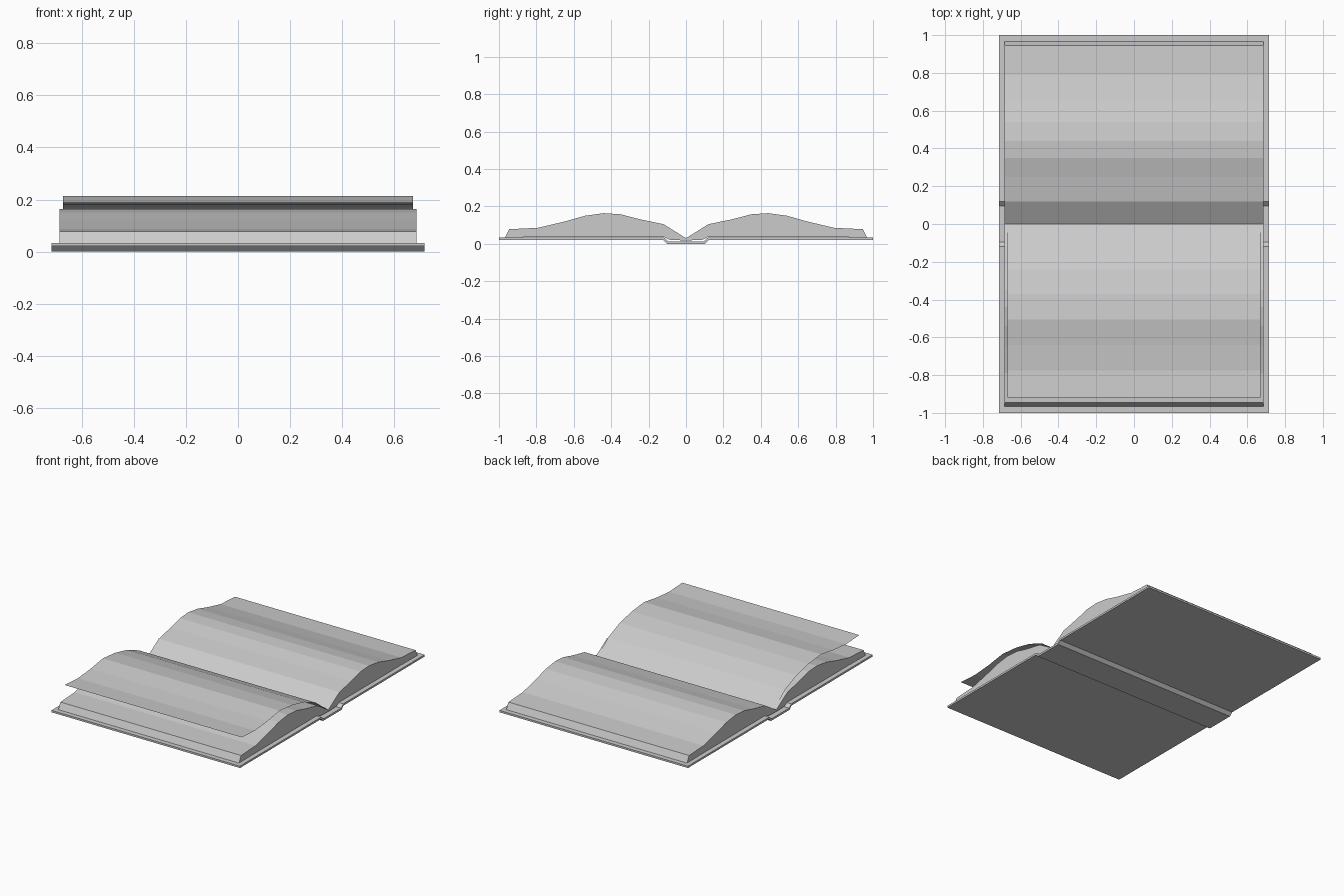
import bpy, bmesh

if "Cube" in bpy.data.objects:
    bpy.data.objects.remove(bpy.data.objects["Cube"])


def strip(name, profile, half_width, closed=True):
    """Extrude a y-z profile along x; closed profiles become capped solids."""
    bm = bmesh.new()
    left = [bm.verts.new((-half_width, y, z)) for y, z in profile]
    right = [bm.verts.new((half_width, y, z)) for y, z in profile]
    n = len(profile)
    for i in range(n if closed else n - 1):
        j = (i + 1) % n
        bm.faces.new((left[i], left[j], right[j], right[i]))
    if closed:
        bm.faces.new(left)
        bm.faces.new(right[::-1])
    bmesh.ops.recalc_face_normals(bm, faces=bm.faces)
    if not closed and sum(f.normal.z for f in bm.faces) < 0:
        bmesh.ops.reverse_faces(bm, faces=bm.faces)
    mesh = bpy.data.meshes.new(name)
    bm.to_mesh(mesh)
    bm.free()
    obj = bpy.data.objects.new(name, mesh)
    bpy.context.collection.objects.link(obj)
    return obj


# Hard cover: two boards joined by a lowered spine
half_bottom = [(1.0, 0.021), (0.122, 0.021), (0.10, 0.0)]
bottom = [(-y, z) for y, z in half_bottom] + half_bottom[::-1]
half_top = [(1.0, 0.034), (0.118, 0.034), (0.096, 0.013)]
top = half_top + [(-y, z) for y, z in half_top[::-1]]
strip("cover", bottom + top, 0.715)

# Page blocks, one each side of the gutter
page_top = [(0.0, 0.03), (0.12, 0.105), (0.25, 0.132), (0.35, 0.158),
            (0.44, 0.164), (0.54, 0.15), (0.65, 0.119), (0.79, 0.086),
            (0.945, 0.078)]
page_under = [(0.967, 0.034), (0.8, 0.036), (0.12, 0.037), (0.085, 0.021), (0.0, 0.018)]
for side, name in ((-1, "front_pages"), (1, "back_pages")):
    strip(name, [(side * y, z) for y, z in page_top + page_under], 0.685)

# Single page being turned
turning = [(0.0, 0.032), (-0.115, 0.119), (-0.24, 0.17), (-0.37, 0.2),
           (-0.505, 0.213), (-0.64, 0.192), (-0.775, 0.18), (-0.918, 0.188)]
strip("turning_page", turning, 0.671, closed=False)
